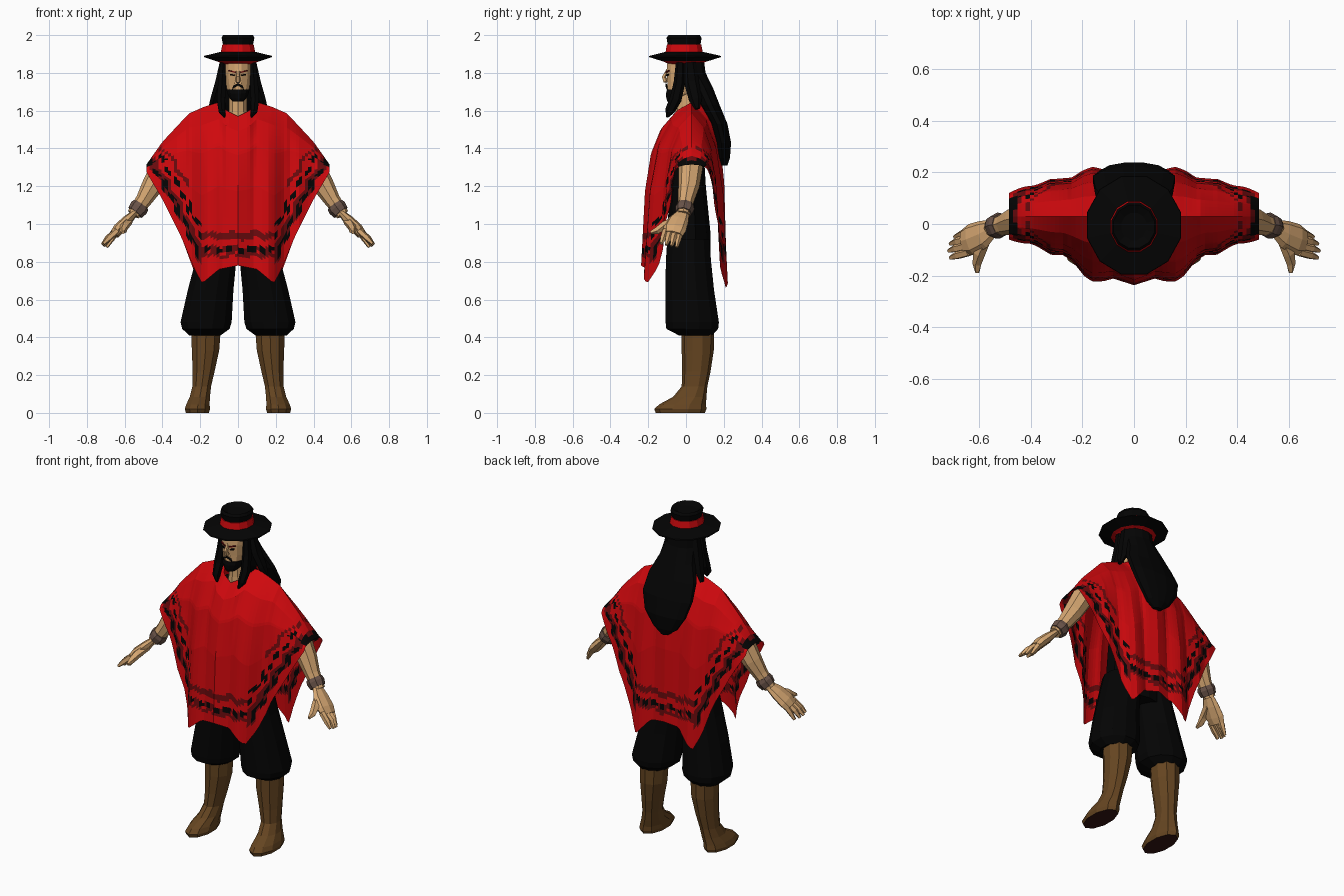
import bpy, bmesh, math
from mathutils import Vector
from mathutils.geometry import intersect_point_line


def material(name, rgb):
    m = bpy.data.materials.new(name)
    m.diffuse_color = (*rgb, 1)
    return m


RED = material("poncho red", (0.62, 0.0025, 0.004))
MAROON = material("dark red", (0.14, 0.003, 0.004))
BLACK = material("black", (0.0012, 0.0012, 0.0012))
SKIN = material("skin", (0.66, 0.38, 0.165))
BROWN = material("boot brown", (0.13, 0.059, 0.015))
SOLE = material("sole", (0.035, 0.007, 0.006))
CUFF = material("cuff grey brown", (0.14, 0.085, 0.065))


def finish(name, bm, *mats, normals=True):
    if normals:
        bmesh.ops.recalc_face_normals(bm, faces=bm.faces)
    me = bpy.data.meshes.new(name)
    bm.to_mesh(me)
    bm.free()
    for m in mats:
        me.materials.append(m)
    ob = bpy.data.objects.new(name, me)
    bpy.context.collection.objects.link(ob)
    return ob


def skin_rings(name, loops, mats, rule=None):
    """Bridge closed loops of points and cap both ends."""
    bm = bmesh.new()
    rows = [[bm.verts.new(p) for p in lp] for lp in loops]
    n = len(rows[0])
    for a, b in zip(rows, rows[1:]):
        for i in range(n):
            j = (i + 1) % n
            bm.faces.new((a[i], a[j], b[j], b[i]))
    bm.faces.new(rows[0])
    bm.faces.new(rows[-1])
    if rule:
        for f in bm.faces:
            f.material_index = rule(f.calc_center_median())
    return finish(name, bm, *mats)


def loft(name, rings, mats, n=10, rule=None):
    """Horizontal elliptic rings (x, y, z, rx, ry)."""
    ang = [math.tau * (i + 0.5) / n for i in range(n)]
    return skin_rings(name, [[(x + rx * math.cos(a), y + ry * math.sin(a), z) for a in ang]
                             for x, y, z, rx, ry in rings], mats, rule)


def tube(name, pts, mats, n=7, flat=1.0):
    """Round section swept along points (x, y, z, radius); flat squeezes it across."""
    P = [Vector(p[:3]) for p in pts]
    loops = []
    for i, p in enumerate(P):
        d = (P[min(i + 1, len(P) - 1)] - P[max(i - 1, 0)]).normalized()
        u = (Vector((0, 1, 0)) - d * d.y).normalized()
        v = d.cross(u)
        r = pts[i][3]
        loops.append([p + u * r * math.cos(math.tau * k / n) + v * r * flat * math.sin(math.tau * k / n)
                      for k in range(n)])
    return skin_rings(name, loops, mats)


def plate(name, pts, mat):
    bm = bmesh.new()
    bm.faces.new([bm.verts.new(p) for p in pts])
    ob = finish(name, bm, mat, normals=False)
    mod = ob.modifiers.new("thickness", 'SOLIDIFY')
    mod.thickness, mod.offset = 0.006, 0


def lerp(table, x):
    for (a, va), (b, vb) in zip(table, table[1:]):
        if x <= b:
            return va + (vb - va) * max(0, (x - a) / (b - a))
    return table[-1][1]


# Poncho: two draped sheets hanging from a shared shoulder line
TOP = [(0, 1.65), (0.1, 1.645), (0.18, 1.62), (0.26, 1.585), (0.40, 1.435), (0.485, 1.315)]
FRONT_TOP = [(0, 1.57), (0.06, 1.60), (0.1, 1.645)] + TOP[2:]
HEM = [(0, 0.78), (0.1, 0.76), (0.19, 0.685), (0.23, 0.76), (0.3, 0.93), (0.4, 1.13), (0.485, 1.275)]
FRONT_Y = [(0, -0.228), (0.12, -0.225), (0.19, -0.205), (0.275, -0.125), (0.485, -0.06)]
BACK_Y = [(0, 0.205), (0.12, 0.215), (0.2, 0.21), (0.31, 0.168), (0.41, 0.155), (0.485, 0.12)]
DRAPE = [(0, 0), (0.1, 0.42), (0.25, 0.70), (0.5, 0.87), (1, 1)]


def hem_distance(x, z):
    best = 9
    p = Vector((abs(x), z, 0))
    for a, b in zip(HEM, HEM[1:]):
        A, B = Vector((*a, 0)), Vector((*b, 0))
        t = min(1, max(0, intersect_point_line(p, A, B)[1]))
        best = min(best, (p - A.lerp(B, t)).length)
    return best


def woven(c):
    """0 red, 1 dark red, 2 black: wavy bands following the hem."""
    ax = abs(c.x)
    if ax < 0.2:
        d = c.z - 0.77 + 0.008 * math.sin(c.x * 55)
        if 0.15 < d < 0.185 or 0.055 < d < 0.075:
            return 1
        if 0.08 < d < 0.112:
            return 2 if math.sin(c.x * 110) > -0.4 else 1
        return 0
    d = hem_distance(c.x, c.z) + 0.009 * math.sin(c.z * 55)
    gap = math.sin((c.z + ax) * 60)
    if 0.035 < d < 0.062:
        return 2 if gap > -0.5 else 1
    if 0.095 < d < 0.118:
        return 2 if gap < 0.4 else 0
    if 0.062 < d < 0.078 or (0.14 < d < 0.16 and c.z > 1.2):
        return 1
    return 0


COLS, ROWS = 60, 50
bm = bmesh.new()
for side, top, depth, ny in ((-1, FRONT_TOP, FRONT_Y, -0.07), (1, TOP, BACK_Y, 0.11)):
    grid = []
    for i in range(COLS + 1):
        x = 0.485 * (2 * i / COLS - 1)
        ax = abs(x)
        zt, zh = lerp(top, ax), lerp(HEM, ax)
        if side > 0:
            zh -= 0.03 * max(0, 1 - abs(ax - 0.19) / 0.1)
        y0 = lerp([(0, ny), (0.06, ny * 0.8 + 0.006), (0.1, 0.03), (0.485, 0.03)], ax)
        fold = 0.024 * (abs((ax / 0.08) % 2 - 1) - 0.6) * min(1, (0.485 - ax) * 8)
        grid.append([bm.verts.new((x, y0 + (lerp(depth, ax) - y0) * lerp(DRAPE, s) + side * fold * min(1, s * 2),
                                   zt + (zh - zt) * s)) for s in [r / ROWS for r in range(ROWS + 1)]])
    for a, b in zip(grid, grid[1:]):
        for r in range(ROWS):
            q = (a[r], a[r + 1], b[r + 1], b[r])
            f = bm.faces.new(q if side < 0 else q[::-1])
            f.material_index = woven(f.calc_center_median())
bmesh.ops.remove_doubles(bm, verts=bm.verts, dist=0.0005)
finish("poncho", bm, RED, MAROON, BLACK, normals=False)

# Torso, neck and head
loft("torso", [(0, 0.015, 0.78, 0.20, 0.115), (0, 0.015, 0.95, 0.19, 0.115), (0, 0.01, 1.2, 0.17, 0.095),
               (0, 0.02, 1.45, 0.18, 0.07), (0, 0.03, 1.55, 0.11, 0.045)], [BLACK])
loft("neck", [(0, 0.01, 1.52, 0.07, 0.07), (0, 0.0, 1.60, 0.05, 0.055), (0, 0.0, 1.72, 0.048, 0.055)], [SKIN])
loft("head", [(0, -0.05, 1.655, 0.034, 0.045), (0, -0.03, 1.69, 0.056, 0.072), (0, -0.02, 1.75, 0.068, 0.082),
              (0, -0.02, 1.81, 0.072, 0.086), (0, -0.015, 1.87, 0.072, 0.085)], [SKIN], n=12)
loft("beard", [(0, -0.062, 1.648, 0.028, 0.038), (0, -0.05, 1.665, 0.045, 0.056), (0, -0.043, 1.69, 0.058, 0.066),
               (0, -0.04, 1.712, 0.064, 0.062)], [BLACK], n=12)
tube("nose", [(0, -0.098, 1.815, 0.008), (0, -0.118, 1.778, 0.012), (0, -0.108, 1.757, 0.016),
              (0, -0.1, 1.752, 0.008)], [SKIN], n=5)
for s in (-1, 1):
    plate("moustache", [(0, -0.106, 1.744), (s * 0.025, -0.101, 1.732), (s * 0.03, -0.099, 1.712),
                        (s * 0.022, -0.104, 1.722), (0, -0.107, 1.734)], BLACK)
    plate("eye", [(s * 0.016, -0.104, 1.791), (s * 0.042, -0.093, 1.794), (s * 0.04, -0.093, 1.786),
                  (s * 0.02, -0.103, 1.784)], BLACK)
    plate("eyebrow", [(s * 0.012, -0.106, 1.806), (s * 0.048, -0.091, 1.815), (s * 0.048, -0.091, 1.808),
                      (s * 0.014, -0.106, 1.80)], MAROON)
    # Locks framing the face
    tube("front_lock", [(s * 0.077, -0.03, 1.87, 0.022), (s * 0.085, -0.035, 1.75, 0.03), (s * 0.09, -0.055, 1.66, 0.032),
                        (s * 0.085, -0.085, 1.60, 0.026), (s * 0.072, -0.10, 1.565, 0.006)], [BLACK], n=6, flat=0.8)
    tube("side_lock", [(s * 0.08, 0.02, 1.86, 0.03), (s * 0.1, 0.03, 1.75, 0.04), (s * 0.128, 0.05, 1.66, 0.035),
                       (s * 0.15, 0.06, 1.61, 0.015)], [BLACK], n=6, flat=0.6)

# Long back hair
loft("back_hair", [(0, 0.2, 1.31, 0.025, 0.02), (0, 0.2, 1.35, 0.08, 0.034), (0, 0.198, 1.43, 0.135, 0.042),
                   (0, 0.175, 1.53, 0.165, 0.046), (0, 0.125, 1.63, 0.155, 0.055), (0, 0.085, 1.72, 0.115, 0.06),
                   (0, 0.04, 1.80, 0.092, 0.066), (0, 0.03, 1.88, 0.085, 0.065)], [BLACK], n=12)

# Hat: brim with red underside ring, red band, pinched crown
loft("hat_brim", [(0, -0.005, 1.848, 0.084, 0.092), (0, -0.005, 1.858, 0.105, 0.112), (0, -0.005, 1.863, 0.122, 0.128),
                  (0, -0.005, 1.884, 0.188, 0.198), (0, -0.005, 1.89, 0.186, 0.196),
                  (0, -0.01, 1.912, 0.092, 0.1)], [BLACK, RED], n=12, rule=lambda c: 1 if c.z < 1.862 else 0)
loft("hat_band", [(0, -0.01, 1.9, 0.096, 0.104), (0, -0.01, 1.95, 0.086, 0.094)], [RED], n=12)
loft("hat_crown", [(0, -0.01, 1.90, 0.08, 0.088), (0, -0.01, 1.945, 0.081, 0.089), (0, -0.01, 1.985, 0.09, 0.096),
                   (0, -0.01, 2.0, 0.082, 0.086), (0, -0.01, 1.982, 0.05, 0.055)], [BLACK], n=12)

for s in (-1, 1):
    # Arm, cuff and hand
    tube("arm", [(s * 0.31, 0.03, 1.40, 0.045), (s * 0.40, 0.025, 1.30, 0.064), (s * 0.455, 0.015, 1.2, 0.056),
                 (s * 0.50, 0.0, 1.125, 0.043), (s * 0.555, -0.015, 1.05, 0.034)], [SKIN], n=8)
    tube("wrist_cuff", [(s * 0.513, -0.003, 1.102, 0.046), (s * 0.525, -0.006, 1.085, 0.051),
                        (s * 0.545, -0.012, 1.06, 0.044)], [CUFF], n=8)
    tube("palm", [(s * 0.545, -0.015, 1.06, 0.034), (s * 0.585, -0.04, 1.02, 0.055), (s * 0.63, -0.06, 0.975, 0.062),
                  (s * 0.655, -0.068, 0.945, 0.052)], [SKIN], n=8, flat=0.5)
    for k in range(4):
        y = -0.028 - 0.027 * k
        tip = (0.695, 0.712, 0.718, 0.712)[k]
        tube("finger", [(s * 0.64, y, 0.965, 0.017), (s * (tip - 0.028), y - 0.012, 0.925, 0.017),
                        (s * tip, y - 0.022, 0.878 + 0.006 * k, 0.009)], [SKIN], n=5)
    tube("thumb", [(s * 0.575, -0.05, 1.02, 0.024), (s * 0.60, -0.115, 0.99, 0.024), (s * 0.608, -0.155, 0.965, 0.019),
                   (s * 0.608, -0.188, 0.955, 0.009)], [SKIN], n=5)

    # Wide short trouser leg
    loft("trouser_leg", [(s * 0.175, 0.05, 0.41, 0.085, 0.09), (s * 0.17, 0.033, 0.445, 0.13, 0.142),
                         (s * 0.169, 0.033, 0.48, 0.14, 0.146), (s * 0.145, 0.02, 0.65, 0.125, 0.133),
                         (s * 0.118, 0.013, 0.80, 0.112, 0.124), (s * 0.10, 0.012, 0.92, 0.10, 0.115)], [BLACK], n=12)
    # Boot with a forward, outward foot and dark sole
    loft("boot", [(s * 0.215, -0.03, 0.0, 0.064, 0.13), (s * 0.215, -0.03, 0.02, 0.07, 0.138),
                  (s * 0.212, -0.018, 0.045, 0.065, 0.124), (s * 0.202, 0.02, 0.085, 0.056, 0.088),
                  (s * 0.192, 0.045, 0.14, 0.052, 0.068), (s * 0.182, 0.055, 0.22, 0.061, 0.075),
                  (s * 0.172, 0.062, 0.33, 0.076, 0.085), (s * 0.17, 0.062, 0.43, 0.082, 0.086)], [BROWN, SOLE], n=10,
         rule=lambda c: 1 if c.z < 0.005 else 0)
